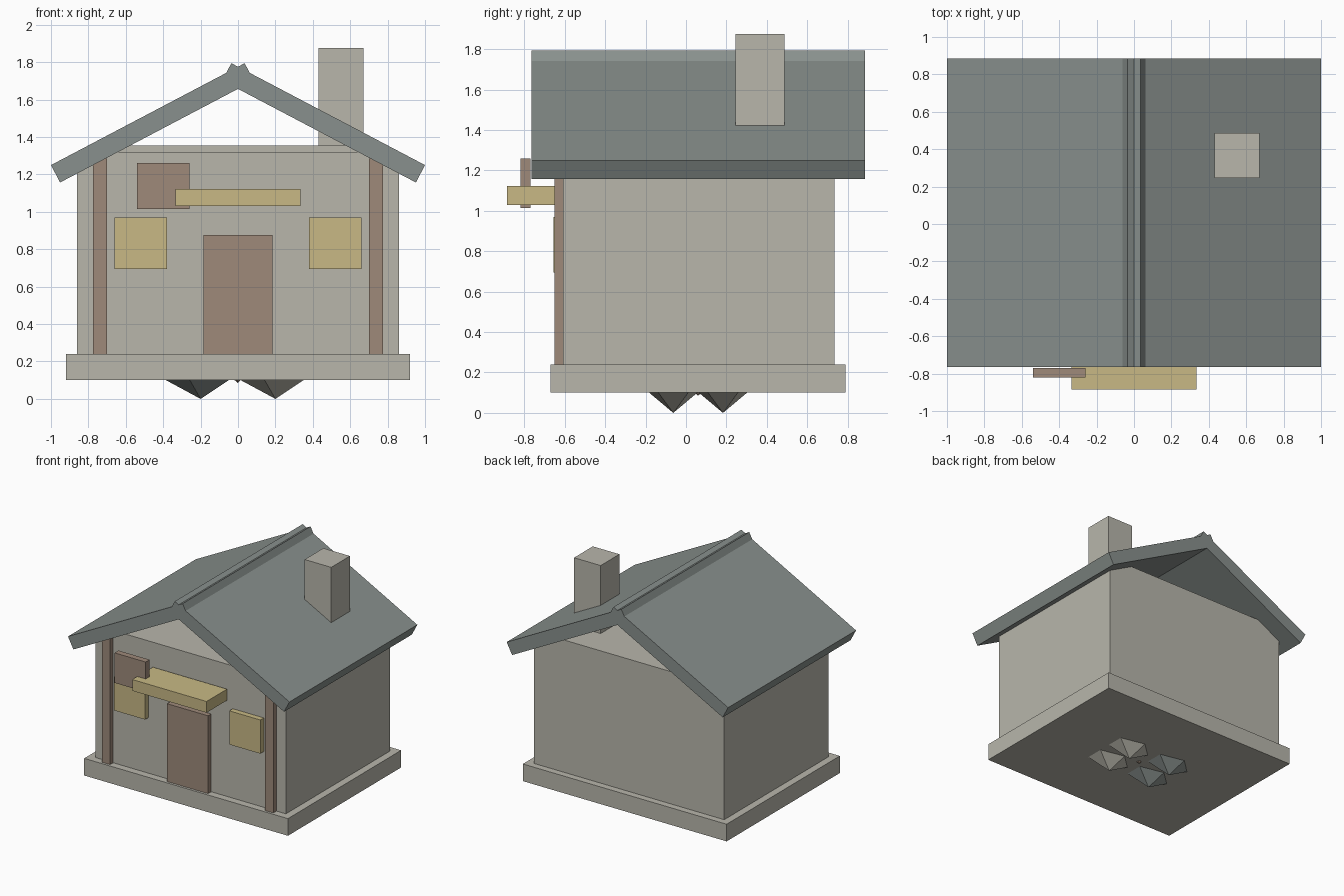
import bpy, bmesh, math
from mathutils import Matrix, Vector

if "Cube" in bpy.data.objects:
    bpy.data.objects.remove(bpy.data.objects["Cube"])


def material(name, rgb):
    m = bpy.data.materials.new(name)
    m.diffuse_color = (*rgb, 1)
    m.use_nodes = True
    m.node_tree.nodes["Principled BSDF"].inputs["Base Color"].default_value = m.diffuse_color
    return m


STONE = material("pale_stone", (0.48, 0.468, 0.41))
SLATE = material("slate", (0.25, 0.28, 0.267))
WOOD = material("brown_wood", (0.342, 0.254, 0.195))
GOLD = material("straw_yellow", (0.578, 0.485, 0.235))


def finish(name, bm, mat):
    bmesh.ops.recalc_face_normals(bm, faces=bm.faces)
    me = bpy.data.meshes.new(name)
    bm.to_mesh(me)
    bm.free()
    me.materials.append(mat)
    ob = bpy.data.objects.new(name, me)
    bpy.context.collection.objects.link(ob)
    return ob


def box(name, x, y, z, mat):
    """Box from (min, max) pairs on each axis."""
    bm = bmesh.new()
    bmesh.ops.create_cube(bm, size=1)
    for v in bm.verts:
        v.co = Vector([sum(r) / 2 + c * (r[1] - r[0]) for c, r in zip(v.co, (x, y, z))])
    return finish(name, bm, mat)


def prism(name, profile, y0, y1, mat):
    """Extrude an (x, z) profile along y."""
    bm = bmesh.new()
    face = bm.faces.new([bm.verts.new((x, y0, z)) for x, z in profile])
    ext = bmesh.ops.extrude_face_region(bm, geom=[face])
    for v in ext["geom"]:
        if isinstance(v, bmesh.types.BMVert):
            v.co.y = y1
    return finish(name, bm, mat)


def rock(name, x, y, tip, scale, mat):
    """Faceted stone whose lowest point sits at height tip."""
    bm = bmesh.new()
    bmesh.ops.create_icosphere(bm, subdivisions=1, radius=1)
    bm.transform(Matrix.Translation((x, y, tip + scale[2])) @ Matrix.Diagonal((*scale, 1)))
    return finish(name, bm, mat)


# Base and walls
box("foundation", (-0.92, 0.92), (-0.67, 0.79), (0.10, 0.24), STONE)
box("walls", (-0.86, 0.86), (-0.61, 0.735), (0.24, 1.32), STONE)
box("ceiling_beam", (-0.80, 0.80), (-0.12, 0.12), (1.32, 1.355), STONE)

# Two roof slabs that cross at the ridge
slope = Vector((0.885, 0.4655))
down = Vector((0.4655, -0.885)) * 0.105
for side, label in ((1, "left"), (-1, "right")):
    low = Vector((-1.0, 1.25))
    high = low + slope * 1.17
    pts = [low, high, high + down, low + down]
    prism("roof_" + label, [(side * p.x, p.y) for p in pts], -0.765, 0.885, SLATE)

# Chimney
box("chimney", (0.43, 0.67), (0.245, 0.487), (1.30, 1.875), STONE)

# Front posts and windows
for side, label in ((-1, "left"), (1, "right")):
    box("post_" + label, sorted((side * 0.70, side * 0.775)), (-0.65, -0.60), (0.24, 1.285), WOOD)
    box("window_" + label, sorted((side * 0.38, side * 0.66)), (-0.655, -0.60), (0.695, 0.97), GOLD)

# Door, awning and hanging board
box("door", (-0.185, 0.185), (-0.65, -0.60), (0.24, 0.875), WOOD)
box("awning", (-0.335, 0.335), (-0.885, -0.62), (1.03, 1.122), GOLD)
box("sign_board", (-0.54, -0.26), (-0.82, -0.77), (1.015, 1.26), WOOD)

# Stones under the base
for y, row in ((-0.063, "front"), (0.183, "back")):
    rock("foot_left_" + row, -0.2, y, 0.0, (0.229, 0.155, 0.2), SLATE)
    rock("foot_right_" + row, 0.2, y, 0.0, (0.229, 0.155, 0.2), STONE)
rock("foot_peg", 0.0, 0.06, 0.085, (0.03, 0.03, 0.04), WOOD)
